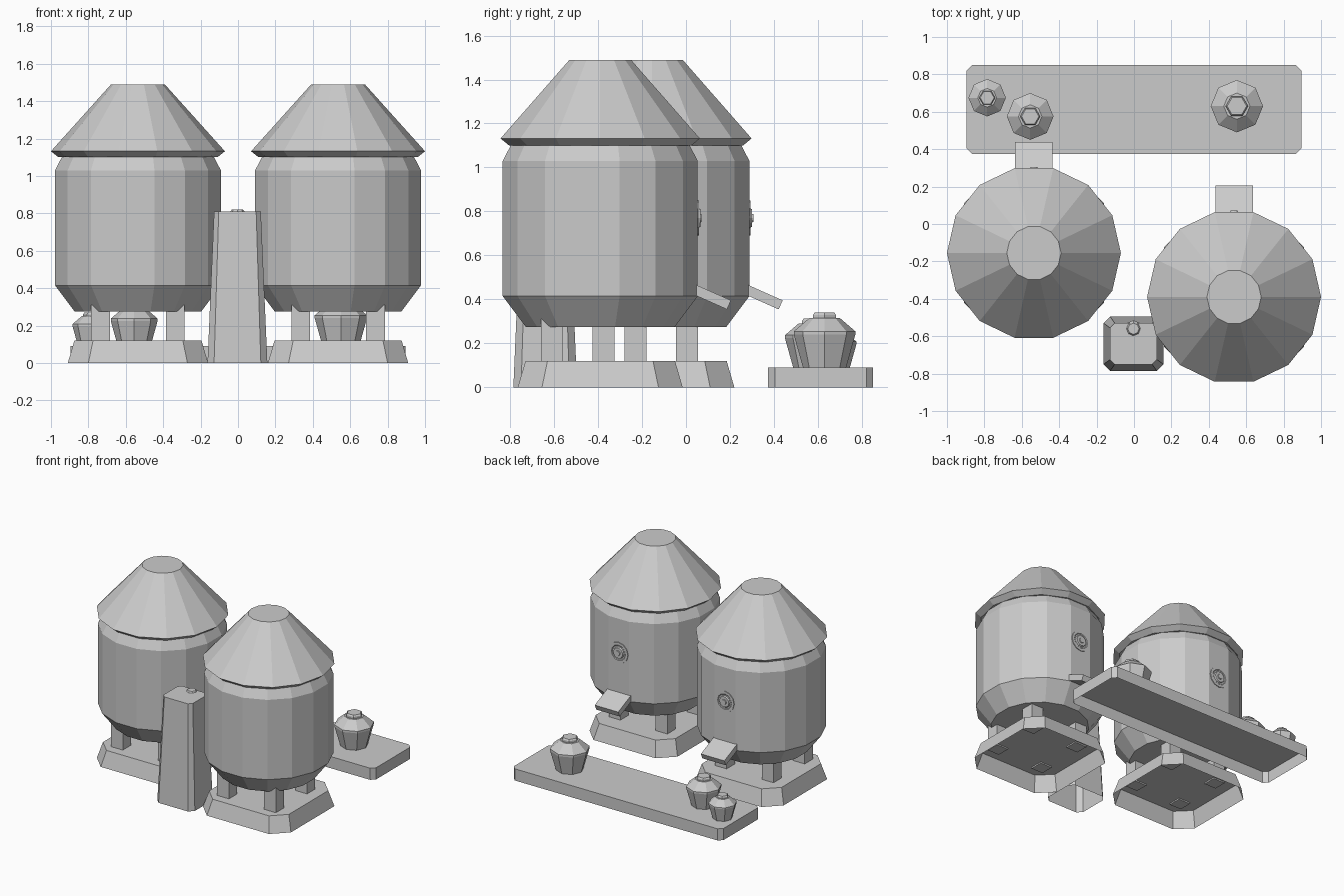
import bpy, bmesh, math
from mathutils import Matrix, Vector

if "Cube" in bpy.data.objects:
    bpy.data.objects.remove(bpy.data.objects["Cube"], do_unlink=True)

grey = bpy.data.materials.new("plain_grey")
grey.use_nodes = True
grey.diffuse_color = (0.6, 0.6, 0.6, 1)
bsdf = next(n for n in grey.node_tree.nodes if n.type == 'BSDF_PRINCIPLED')
bsdf.inputs["Base Color"].default_value = (0.6, 0.6, 0.6, 1)


def finish(name, bm, location, matrix=None):
    """Turn a bmesh into a flat shaded grey object."""
    bmesh.ops.recalc_face_normals(bm, faces=bm.faces)
    if matrix:
        bm.transform(matrix)
    mesh = bpy.data.meshes.new(name)
    bm.to_mesh(mesh)
    bm.free()
    mesh.materials.append(grey)
    obj = bpy.data.objects.new(name, mesh)
    obj.location = location
    bpy.context.collection.objects.link(obj)
    return obj


def stack(name, sections, location, open_bottom=False, matrix=None):
    """Bridge a list of matching point loops and cap the ends."""
    bm = bmesh.new()
    rings = [[bm.verts.new(p) for p in loop] for loop in sections]
    for low, high in zip(rings, rings[1:]):
        for i in range(len(low)):
            j = (i + 1) % len(low)
            bm.faces.new((low[i], low[j], high[j], high[i]))
    bm.faces.new(rings[-1])
    if not open_bottom:
        bm.faces.new(rings[0][::-1])
    return finish(name, bm, location, matrix)


def lathe(name, profile, sides, location, turn=0.0, matrix=None):
    """Faceted round part from (radius, height) pairs."""
    angles = [turn + math.tau * i / sides for i in range(sides)]
    loops = [[(r * math.cos(a), r * math.sin(a), z) for a in angles] for r, z in profile]
    return stack(name, loops, location, matrix=matrix)


def plinth(name, levels, location):
    """Open-bottomed block with cut corners from (half x, half y, cut, z)."""
    loops = []
    for hx, hy, c, z in levels:
        loops.append([(hx, c - hy, z), (hx, hy - c, z), (hx - c, hy, z), (c - hx, hy, z),
                      (-hx, hy - c, z), (-hx, c - hy, z), (c - hx, -hy, z), (hx - c, -hy, z)])
    return stack(name, loops, location, open_bottom=True)


def box(name, size, location, tilt=0.0):
    bm = bmesh.new()
    bmesh.ops.create_cube(bm, size=1)
    bmesh.ops.scale(bm, vec=size, verts=bm.verts)
    return finish(name, bm, location, Matrix.Rotation(tilt, 4, 'X'))


def silo(side, x, y):
    # Foundation and legs
    plinth(side + "_foundation", [(0.375, 0.375, 0.11, 0), (0.34, 0.34, 0.1, 0.12)], (x, y, 0))
    for sx in (-1, 1):
        for place, dy in (("front", -0.22), ("back", 0.16)):
            box(f"{side}_{place}_leg_{'left' if sx > 0 else 'right'}",
                (0.1, 0.1, 0.2), (x + sx * 0.2, y + dy, 0.21))
    # Tank and roof
    lathe(side + "_tank", [(0.345, 0.275), (0.452, 0.415), (0.452, 1.03), (0.415, 1.1)],
          16, (x, y, 0), math.pi / 16)
    lathe(side + "_roof", [(0.425, 1.1), (0.465, 1.132), (0.145, 1.488)], 14, (x, y, 0))
    # Sloping chute on the back
    box(side + "_chute", (0.2, 0.22, 0.045), (x, y + 0.485, 0.42), math.radians(-24))
    # Round hatch on the back
    lathe(side + "_hatch", [(0.08, -0.01), (0.08, 0.006), (0.06, 0.006), (0.055, 0.002),
                            (0.045, 0.002), (0.04, 0.012), (0.02, 0.012), (0.018, 0.018)],
          12, (x, y + 0.443, 0.77), matrix=Matrix.Rotation(-math.pi / 2, 4, 'X'))


silo("right_silo", -0.535, -0.155)
silo("left_silo", 0.535, -0.39)

# Tapered post between the silos, with a small cap
plinth("post", [(0.16, 0.145, 0.035, 0), (0.125, 0.11, 0.025, 0.81)], (-0.003, -0.64, 0))
lathe("post_cap", [(0.045, 0.8), (0.03, 0.82)], 8, (-0.003, -0.56, 0))

# Low slab behind, with three pots
plinth("slab", [(0.895, 0.238, 0.03, 0), (0.895, 0.238, 0.03, 0.09)], (0, 0.612, 0))
for name, x, y, radius in (("small_pot", -0.785, 0.675, 0.1),
                           ("medium_pot", -0.555, 0.575, 0.125),
                           ("large_pot", 0.55, 0.63, 0.14)):
    s = radius / 0.14
    body = [(0.098, 0), (0.14, 0.15), (0.14, 0.165), (0.07, 0.225)]
    lid = [(0.06, 0.22), (0.06, 0.24), (0.052, 0.25)]
    lathe(name, [(r * s, z * s) for r, z in body], 8, (x, y, 0.09))
    lathe(name + "_lid", [(r * s, z * s) for r, z in lid], 6, (x, y, 0.09))
